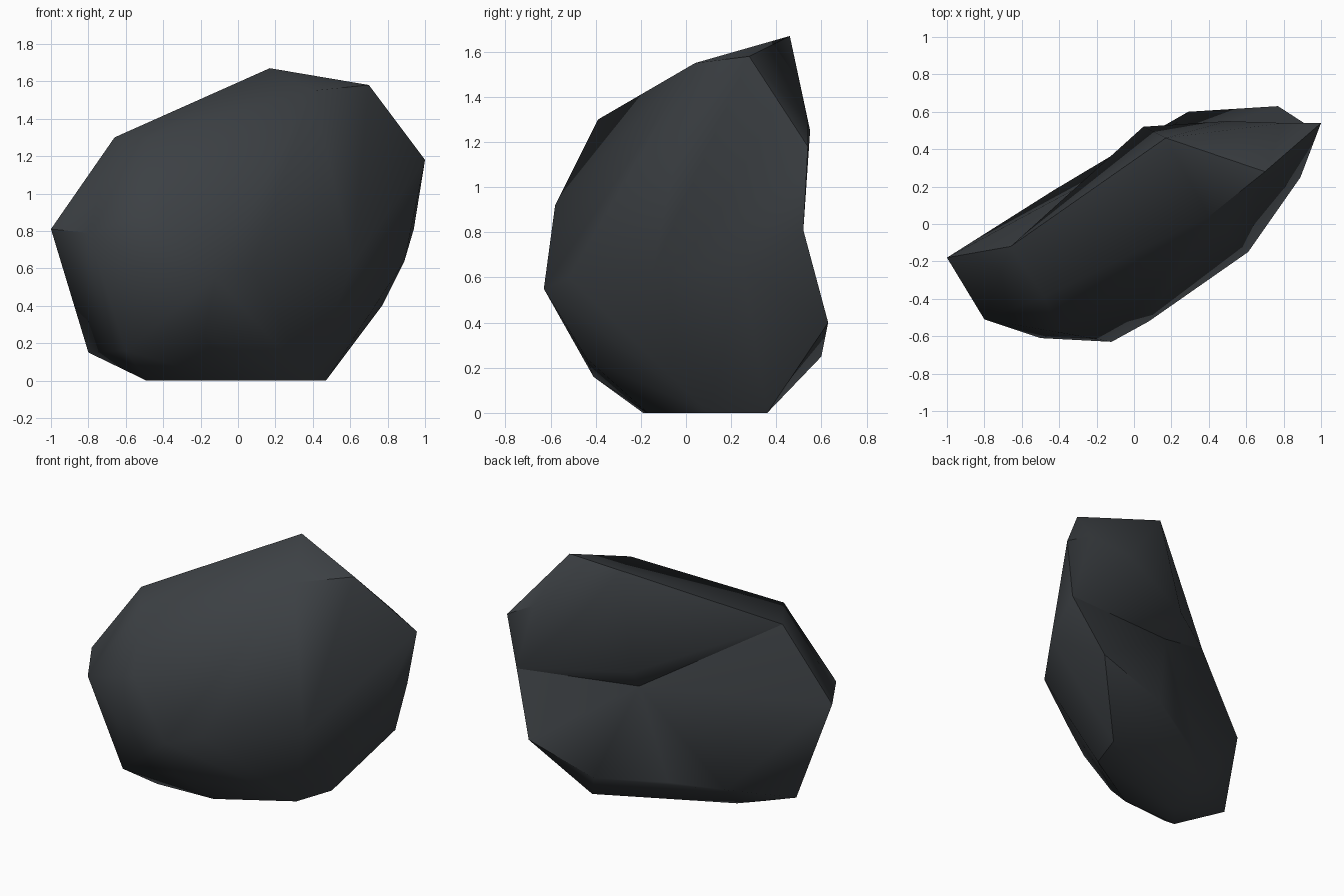
import bpy
import bmesh
import math

default_cube = bpy.data.objects.get("Cube")
if default_cube:
    bpy.data.objects.remove(default_cube, do_unlink=True)

# Corner points of the boulder, grouped by region
ridge = [(.4, .04, 1.55), (.7, .28, 1.58), (-.48, -.39, 1.3)]
front = [(-.8, -.51, .79), (-.4, -.58, .92), (-.5, -.61, .6),
         (-.12, -.63, .55), (.08, -.52, .6), (.61, -.15, .62),
         (-.18, -.44, .24), (-.6, -.41, .16)]
sides = [(-.8, -.07, .15), (.89, .25, .64)]
base = [(.47, .36, 0), (.38, .1, 0), (-.07, -.17, 0),
        (-.36, -.05, 0), (-.49, -.19, 0)]
overhang = [(.8, .54, 1.29), (.5, .55, 1.25), (1, .54, 1.18)]
ledge = [(.77, .63, .4), (.29, .6, .25), (-.12, .365, .24),
         (-.43, .18, .2), (-1, -.18, .81)]

# Dark slate colour
slate = bpy.data.materials.new("dark_slate")
slate.use_nodes = True
slate.diffuse_color = (.045, .051, .057, 1)
shader = next(n for n in slate.node_tree.nodes if n.type == "BSDF_PRINCIPLED")
shader.inputs["Base Color"].default_value = slate.diffuse_color
shader.inputs["Roughness"].default_value = .8


def add_points(bm, points):
    return [bm.verts.new(point) for point in points]


# Wrap all corners in a convex faceted stone
bm = bmesh.new()
add_points(bm, ridge + front + sides + base)
peak = bm.verts.new((.17, .46, 1.67))
shoulder = bm.verts.new((-.66, -.12, 1.3))
lip_end = bm.verts.new((.05, .52, 1.02))
lip_start = bm.verts.new((.94, .52, .81))
upper = {peak, lip_end, *add_points(bm, overhang)}
lower = set(add_points(bm, ledge))
bmesh.ops.convex_hull(bm, input=bm.verts)

# Open the back where the overhang bridges down to the ledge
bridges = [f for f in bm.faces if upper & set(f.verts) and lower & set(f.verts)]
bmesh.ops.delete(bm, geom=bridges, context="FACES")

# Broad back panel, then the lip under the overhang
bm.faces.new((peak, shoulder, lip_end))
for edge in [e for e in bm.edges if e.is_boundary and set(e.verts) <= upper]:
    bm.faces.new((*edge.verts, lip_start))

# Close the opening inward to form the creased hollow
hollow = bm.verts.new((.08, .4, .87))
for edge in [e for e in bm.edges if e.is_boundary]:
    bm.faces.new((*edge.verts, hollow))
loose = [v for v in bm.verts if not v.link_faces]
bmesh.ops.delete(bm, geom=loose, context="VERTS")
bmesh.ops.recalc_face_normals(bm, faces=bm.faces)

mesh = bpy.data.meshes.new("boulder")
bm.to_mesh(mesh)
bm.free()
mesh.materials.append(slate)
boulder = bpy.data.objects.new("boulder", mesh)
bpy.context.collection.objects.link(boulder)

# Soft facets with crisp creases
bpy.ops.object.select_all(action="DESELECT")
boulder.select_set(True)
bpy.context.view_layer.objects.active = boulder
bpy.ops.object.shade_smooth_by_angle(angle=math.radians(50))
